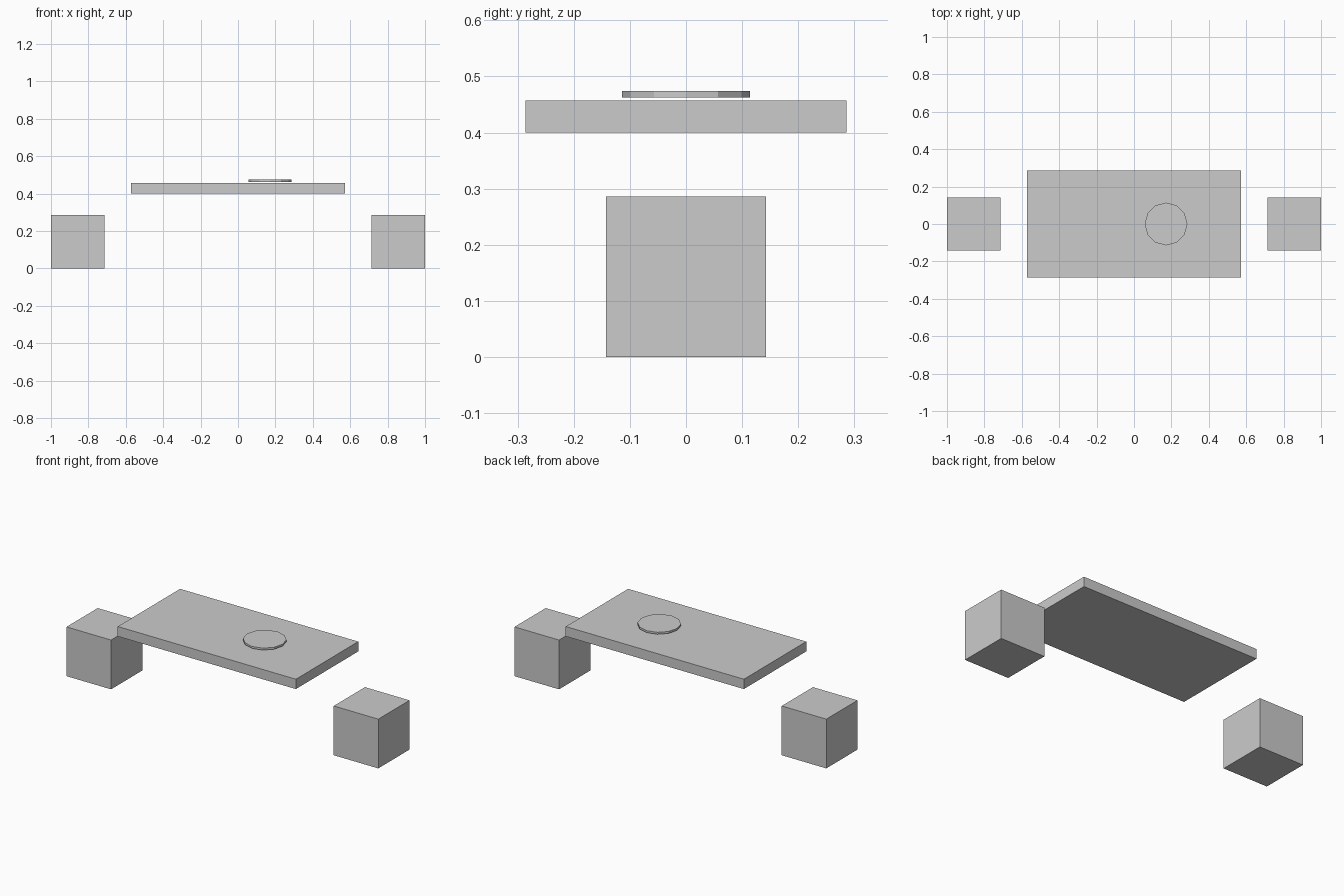
import bpy

# Remove the default cube
cube = bpy.data.objects.get("Cube")
if cube:
    bpy.data.objects.remove(cube, do_unlink=True)

U = 2 / 7  # side of one seat block

grey = bpy.data.materials.new("plain_grey")
grey.use_nodes = True
colour = (0.6, 0.6, 0.6, 1)
grey.diffuse_color = colour
grey.node_tree.nodes["Principled BSDF"].inputs["Base Color"].default_value = colour


def finish(name):
    obj = bpy.context.object
    obj.name = name
    obj.data.name = name
    obj.data.materials.append(grey)
    return obj


def box(name, size, centre):
    bpy.ops.mesh.primitive_cube_add(size=1, location=centre)
    obj = finish(name)
    obj.scale = size
    bpy.ops.object.transform_apply(location=False, rotation=False, scale=True)
    return obj


# Table top slab
box("table_top", (4 * U, 2 * U, 0.2 * U), (0, 0, 1.5 * U))

# Seat blocks at both ends
for side, sign in (("left", 1), ("right", -1)):
    box(side + "_seat", (U, U, U), (sign * 3 * U, 0, U / 2))

# Twelve-sided plate just above the slab
bpy.ops.mesh.primitive_cylinder_add(vertices=12, radius=0.4 * U, depth=0.04 * U,
                                    location=(0.6 * U, 0, 1.64 * U))
finish("plate")
